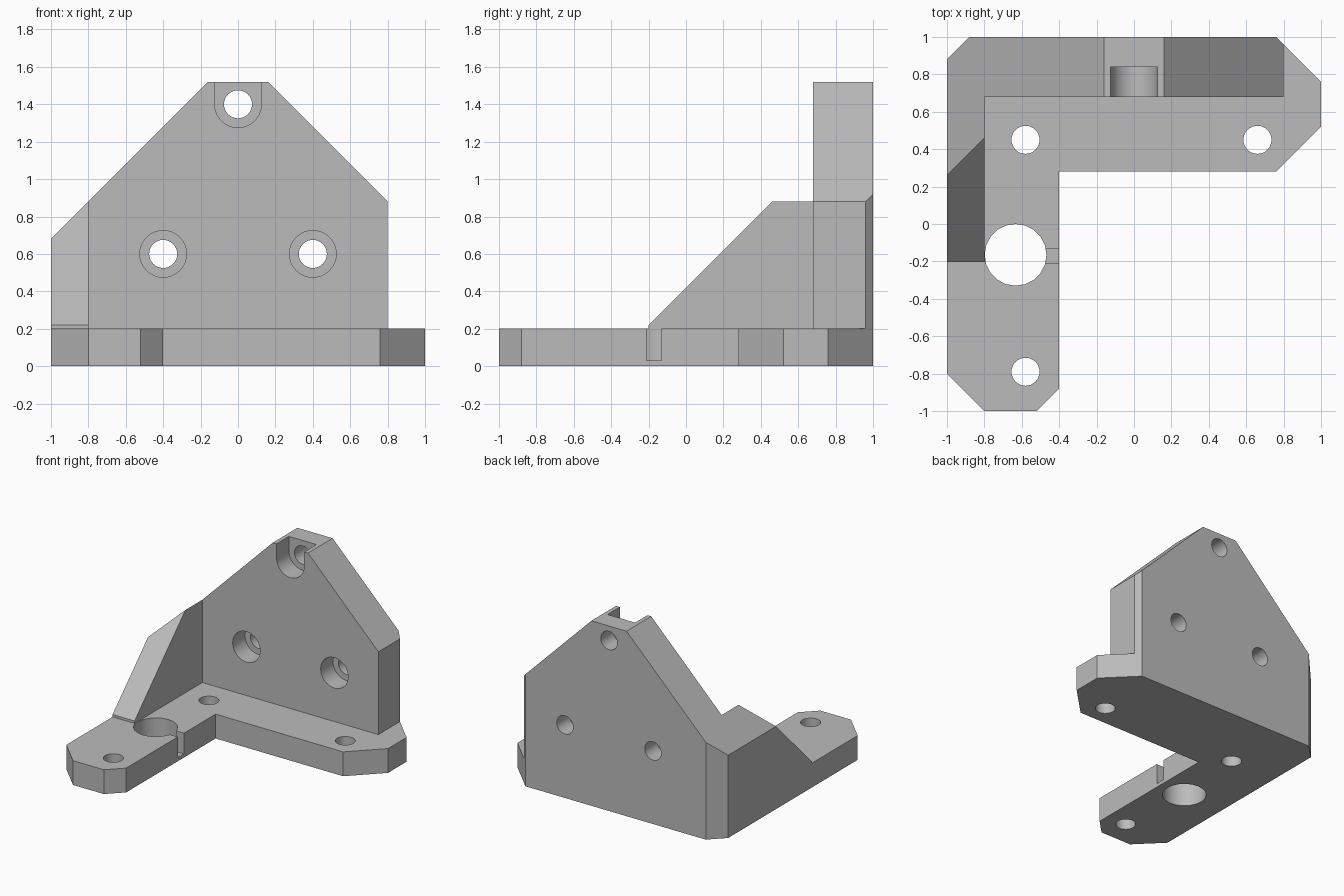
import bpy, bmesh, math
from mathutils import Matrix, Vector

if "Cube" in bpy.data.objects:
    bpy.data.objects.remove(bpy.data.objects["Cube"], do_unlink=True)

grey = bpy.data.materials.new("plain grey")
grey.use_nodes = True
grey.diffuse_color = (0.5, 0.5, 0.5, 1)
grey.node_tree.nodes["Principled BSDF"].inputs["Base Color"].default_value = (0.5, 0.5, 0.5, 1)


def finish(bm, name):
    bmesh.ops.recalc_face_normals(bm, faces=bm.faces)
    mesh = bpy.data.meshes.new(name)
    bm.to_mesh(mesh)
    bm.free()
    mesh.materials.append(grey)
    obj = bpy.data.objects.new(name, mesh)
    bpy.context.collection.objects.link(obj)
    return obj


def prism(name, plan, z0, z1, slopes=()):
    """Extrude a plan outline upward, then trim it with (point, normal) planes."""
    bm = bmesh.new()
    face = bm.faces.new([bm.verts.new((x, y, z0)) for x, y in plan])
    ext = bmesh.ops.extrude_face_region(bm, geom=[face])["geom"]
    top = [v for v in ext if isinstance(v, bmesh.types.BMVert)]
    bmesh.ops.translate(bm, verts=top, vec=(0, 0, z1 - z0))
    for point, normal in slopes:
        bmesh.ops.bisect_plane(bm, geom=bm.verts[:] + bm.edges[:] + bm.faces[:], dist=1e-5,
                               plane_co=point, plane_no=normal, clear_outer=True)
        bmesh.ops.holes_fill(bm, edges=[e for e in bm.edges if e.is_boundary])
    return finish(bm, name)


def box(name, x0, x1, y0, y1, z0, z1):
    return prism(name, [(x0, y0), (x1, y0), (x1, y1), (x0, y1)], z0, z1)


def cylinder(name, start, end, radius, sides=32):
    a, b = Vector(start), Vector(end)
    turn = (b - a).to_track_quat("Z", "Y").to_matrix().to_4x4()
    bm = bmesh.new()
    bmesh.ops.create_cone(bm, cap_ends=True, segments=sides, radius1=radius, radius2=radius,
                          depth=(b - a).length, matrix=Matrix.Translation((a + b) / 2) @ turn)
    return finish(bm, name)


def combine(body, tool, operation):
    tool.hide_render = True
    mod = body.modifiers.new(tool.name, "BOOLEAN")
    mod.operation, mod.solver, mod.object = operation, "EXACT", tool
    bpy.context.view_layer.objects.active = body
    bpy.ops.object.modifier_apply(modifier=mod.name)
    bpy.data.objects.remove(tool, do_unlink=True)


# L-shaped base with clipped corners
bracket = prism("corner_bracket", [
    (-1, -0.8), (-0.8, -1), (-0.52, -1), (-0.4, -0.88), (-0.4, 0.28), (0.76, 0.28),
    (1, 0.52), (1, 0.76), (0.76, 1), (-0.88, 1), (-1, 0.88)], 0, 0.2)

# Upright walls, trimmed by 45 degree slopes
left_slope = ((-1, 0, 0.68), (-1, 0, 1))
right_slope = ((0.8, 0, 0.88), (1, 0, 1))
front_slope = ((0, 0.46, 0.88), (0, -1, 1))
back_wall = prism("back_wall", [
    (-1, 0.68), (0.8, 0.68), (0.8, 0.96), (0.76, 1), (-0.88, 1), (-1, 0.88)],
    0.1, 1.52, [left_slope, right_slope])
side_wall = prism("side_wall", [(-1, -0.2), (-0.8, -0.2), (-0.8, 0.75), (-1, 0.75)],
                  0.1, 0.88, [left_slope, front_slope])
combine(bracket, back_wall, "UNION")
combine(bracket, side_wall, "UNION")

# Base screw holes, large round opening and its side slot
cutters = [cylinder("base_hole", (x, y, -0.1), (x, y, 0.3), 0.075)
           for x, y in [(-0.58, 0.45), (0.66, 0.45), (-0.58, -0.79)]]
cutters.append(cylinder("round_opening", (-0.633, -0.165, -0.1), (-0.633, -0.165, 0.21), 0.165, 20))
cutters.append(box("side_slot", -0.55, -0.3, -0.21, -0.13, 0.03, 0.3))

# Counterbored wall holes, the top one open upward
for x, z in [(-0.4, 0.6), (0.4, 0.6), (0, 1.4)]:
    cutters.append(cylinder("wall_hole", (x, 0.5, z), (x, 1.2, z), 0.075))
    cutters.append(cylinder("counterbore", (x, 0.5, z), (x, 0.84, z), 0.125))
cutters.append(box("top_notch", -0.125, 0.125, 0.5, 0.84, 1.4, 1.7))
for cutter in cutters:
    combine(bracket, cutter, "DIFFERENCE")

bpy.ops.object.select_all(action="DESELECT")
bracket.select_set(True)
bpy.context.view_layer.objects.active = bracket
bpy.ops.object.shade_smooth_by_angle(angle=math.radians(30))
